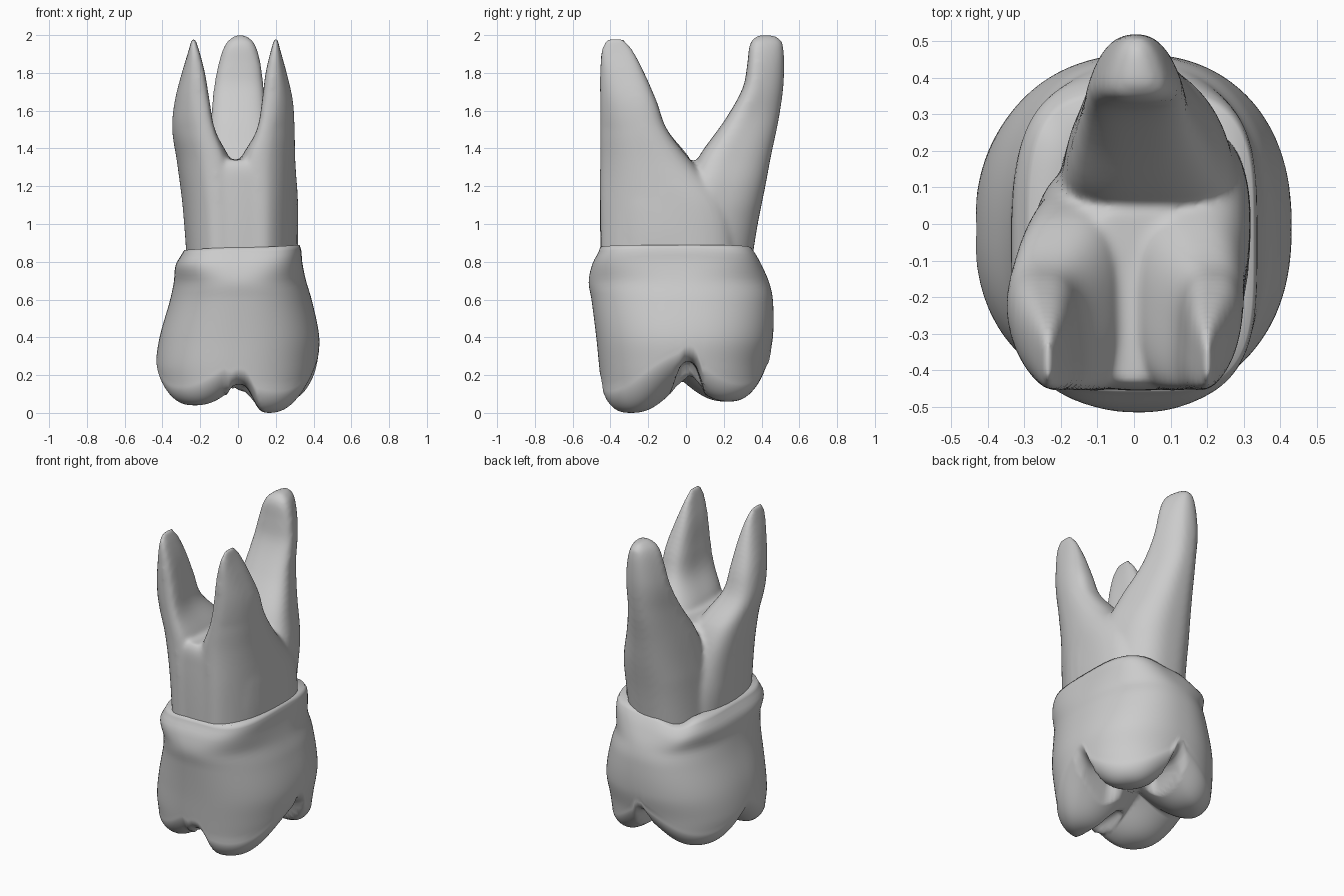
import bpy, bmesh, math

cube = bpy.data.objects.get("Cube")
if cube:
    bpy.data.objects.remove(cube, do_unlink=True)

enamel = bpy.data.materials.new("light grey")
enamel.use_nodes = True
GREY = (0.6, 0.6, 0.6, 1)
enamel.diffuse_color = GREY
enamel.node_tree.nodes["Principled BSDF"].inputs["Base Color"].default_value = GREY


def sample(table, z):
    """Smoothly interpolate rows of (z, x0, x1, y0, y1) at a height."""
    z = min(max(z, table[0][0]), table[-1][0])
    i = 0
    while i < len(table) - 2 and z > table[i + 1][0]:
        i += 1
    a, b = table[i], table[i + 1]
    before, after = table[max(i - 1, 0)], table[min(i + 2, len(table) - 1)]
    span = b[0] - a[0]
    t = (z - a[0]) / span
    row = []
    for k in range(1, 5):
        ma = (b[k] - before[k]) / (b[0] - before[0]) * span
        mb = (after[k] - a[k]) / (after[0] - a[0]) * span
        row.append((2*t**3 - 3*t**2 + 1) * a[k] + (t**3 - 2*t**2 + t) * ma
                   + (3*t**2 - 2*t**3) * b[k] + (t**3 - t**2) * mb)
    return row


def outline(box, angle, power, scale=1.0):
    """Point on a rounded-box cross-section."""
    x0, x1, y0, y1 = box
    c, s = math.cos(angle), math.sin(angle)
    px = math.copysign(abs(c) ** (2 / power), c)
    py = math.copysign(abs(s) ** (2 / power), s)
    return ((x0 + x1) / 2 + px * scale * (x1 - x0) / 2,
            (y0 + y1) / 2 + py * scale * (y1 - y0) / 2)


def skin(bm, rings):
    """Join rings of points into a closed tube."""
    rows = [[bm.verts.new(p) for p in ring] for ring in rings]
    n = len(rows[0])
    for low, high in zip(rows, rows[1:]):
        for i in range(n):
            j = (i + 1) % n
            bm.faces.new((low[i], low[j], high[j], high[i]))
    bm.faces.new(rows[0][::-1])
    bm.faces.new(rows[-1])


def finish(bm, name):
    bmesh.ops.recalc_face_normals(bm, faces=bm.faces)
    mesh = bpy.data.meshes.new(name)
    bm.to_mesh(mesh)
    bm.free()
    mesh.materials.append(enamel)
    mesh.shade_smooth()
    ob = bpy.data.objects.new(name, mesh)
    bpy.context.collection.objects.link(ob)
    return ob


# Crown: walls lofted from extents, chewing surface shaped by cusps and grooves
WALL = [(0.15, -0.425, 0.405, -0.45, 0.42), (0.25, -0.435, 0.42, -0.46, 0.43),
        (0.4, -0.415, 0.43, -0.475, 0.46), (0.6, -0.36, 0.39, -0.5, 0.46),
        (0.7, -0.34, 0.36, -0.515, 0.44), (0.8, -0.33, 0.34, -0.495, 0.4),
        (0.86, -0.3, 0.335, -0.465, 0.37), (0.89, -0.285, 0.325, -0.455, 0.35)]
# centre x, centre y, tip height, radius
CUSPS = [(0.15, -0.3, 0.0, 0.29), (-0.24, -0.28, 0.04, 0.28),
         (0.25, 0.24, 0.06, 0.26), (-0.24, 0.22, 0.06, 0.27)]
# direction in degrees, half width, height
GROOVES = [(2, 0.09, 0.27), (88, 0.075, 0.26), (180, 0.07, 0.14), (271, 0.085, 0.15)]
FOSSA = 0.27
ROUND = 0.09


def chew(x, y):
    drop = 0
    for cx, cy, tip, r in CUSPS:
        d = math.hypot(x - cx, y - cy) / r
        drop = max(drop, (FOSSA - tip) * math.exp(-d ** 2.6))
    h = FOSSA - drop
    for degrees, width, height in GROOVES:
        c, s = math.cos(math.radians(degrees)), math.sin(math.radians(degrees))
        along, across = x * c + y * s, y * c - x * s
        ramp = min(1, max(0, along / 0.15))
        h = max(h, height * ramp * math.exp(-abs(across / width) ** 3))
    return h


def wall_point(z, angle, scale=1.0):
    """Crown outline, growing squarer towards the neck."""
    t = min(1, max(0, (z - 0.68) / 0.2))
    power = 2.3 + 1.3 * t * t * (3 - 2 * t)
    return outline(sample(WALL, z), angle, power, scale)


SIDES = 168
angles = [math.tau * i / SIDES for i in range(SIDES)]
bottom_scales = [math.sin(math.pi / 2 * (k + 0.3) / 30.3) for k in range(31)]
wall_steps = [k / 30 for k in range(1, 31)]
columns = []
for a in angles:
    base = chew(*wall_point(0.2, a)) + ROUND
    column = []
    for s in bottom_scales:
        x, y = wall_point(base, a, s)
        edge = max(0, (s - 0.75) / 0.25)
        lift = ROUND * (1 - math.sqrt(max(0, 1 - edge ** 2)))
        rim = chew(x, y) + lift
        column.append((x, y, rim))
    # neck line sinks to one side and dips at the back
    dip = 0.05 * math.exp(-((a - math.radians(112)) / 0.4) ** 2)
    dip += 0.014 * (1 - math.cos(a))
    for t in wall_steps:
        z = rim + (0.89 - rim) * t
        x, y = wall_point(z, a)
        column.append((x, y, z - dip * t ** 3))
    x, y = wall_point(0.89, a, 0.8)
    column.append((x, y, 0.88 - dip))
    columns.append(column)
bm = bmesh.new()
skin(bm, list(zip(*columns)))
finish(bm, "crown")

# Roots: a shared trunk and three tapering prongs fused together
TRUNK = [(0.78, -0.27, 0.32, -0.45, 0.2), (1.0, -0.285, 0.325, -0.455, 0.18),
         (1.2, -0.28, 0.31, -0.455, 0.12), (1.3, -0.24, 0.27, -0.45, 0.07),
         (1.34, -0.17, 0.18, -0.43, 0.03)]
LEFT_FRONT = [(0.78, 0.0, 0.325, -0.45, 0.27), (1.1, 0.0, 0.325, -0.455, 0.22),
              (1.33, 0.01, 0.31, -0.455, 0.03), (1.5, 0.11, 0.305, -0.455, -0.1),
              (1.65, 0.135, 0.295, -0.455, -0.155), (1.8, 0.15, 0.26, -0.455, -0.22),
              (1.92, 0.175, 0.225, -0.45, -0.28), (1.985, 0.193, 0.208, -0.42, -0.33)]
RIGHT_FRONT = [(0.78, -0.275, 0.0, -0.45, 0.12), (1.1, -0.3, 0.0, -0.455, 0.1),
               (1.33, -0.33, -0.04, -0.455, 0.03), (1.5, -0.355, -0.135, -0.455, -0.1),
               (1.65, -0.34, -0.16, -0.455, -0.155), (1.8, -0.3, -0.18, -0.455, -0.22),
               (1.92, -0.262, -0.207, -0.45, -0.28), (1.985, -0.243, -0.228, -0.42, -0.33)]
BACK = [(0.78, -0.25, 0.33, -0.1, 0.345), (1.0, -0.235, 0.33, -0.05, 0.38),
        (1.2, -0.22, 0.315, 0.0, 0.42), (1.36, -0.205, 0.26, 0.07, 0.45),
        (1.55, -0.175, 0.19, 0.205, 0.49), (1.72, -0.155, 0.165, 0.3, 0.515),
        (1.85, -0.125, 0.145, 0.325, 0.52), (1.94, -0.09, 0.115, 0.335, 0.515),
        (1.985, -0.05, 0.08, 0.355, 0.5), (2.0, -0.015, 0.045, 0.38, 0.47)]


def front_pinch(t, z):
    """Narrow the front edge, fading out towards the tips."""
    return 1 - 0.32 * min(1, max(0, (1.95 - z) / 0.45)) * (1 - t) ** 3


def back_pinch(t, z):
    """Narrow the back edge, more strongly towards the tip."""
    return 1 - min(0.5, 0.35 + 0.3 * max(0, z - 1.1)) * t


bm = bmesh.new()
for table, power, pinch in ((TRUNK, 3, front_pinch), (LEFT_FRONT, 2.8, front_pinch),
                            (RIGHT_FRONT, 2.8, front_pinch), (BACK, 2.8, back_pinch)):
    base, top = table[0][0], table[-1][0]
    rings = []
    for k in range(41):
        z = base + (top - base) * k / 40
        box = sample(table, z)
        ring = []
        for i in range(56):
            x, y = outline(box, math.tau * i / 56, power)
            ring.append((x * pinch((y - box[2]) / (box[3] - box[2]), z), y, z))
        rings.append(ring)
    skin(bm, rings)
roots = finish(bm, "roots")
fuse = roots.modifiers.new("fuse", "REMESH")
fuse.mode = "VOXEL"
fuse.voxel_size = 0.013
fuse.use_smooth_shade = True
blend = roots.modifiers.new("blend", "SMOOTH")
blend.factor = 0.5
blend.iterations = 12
